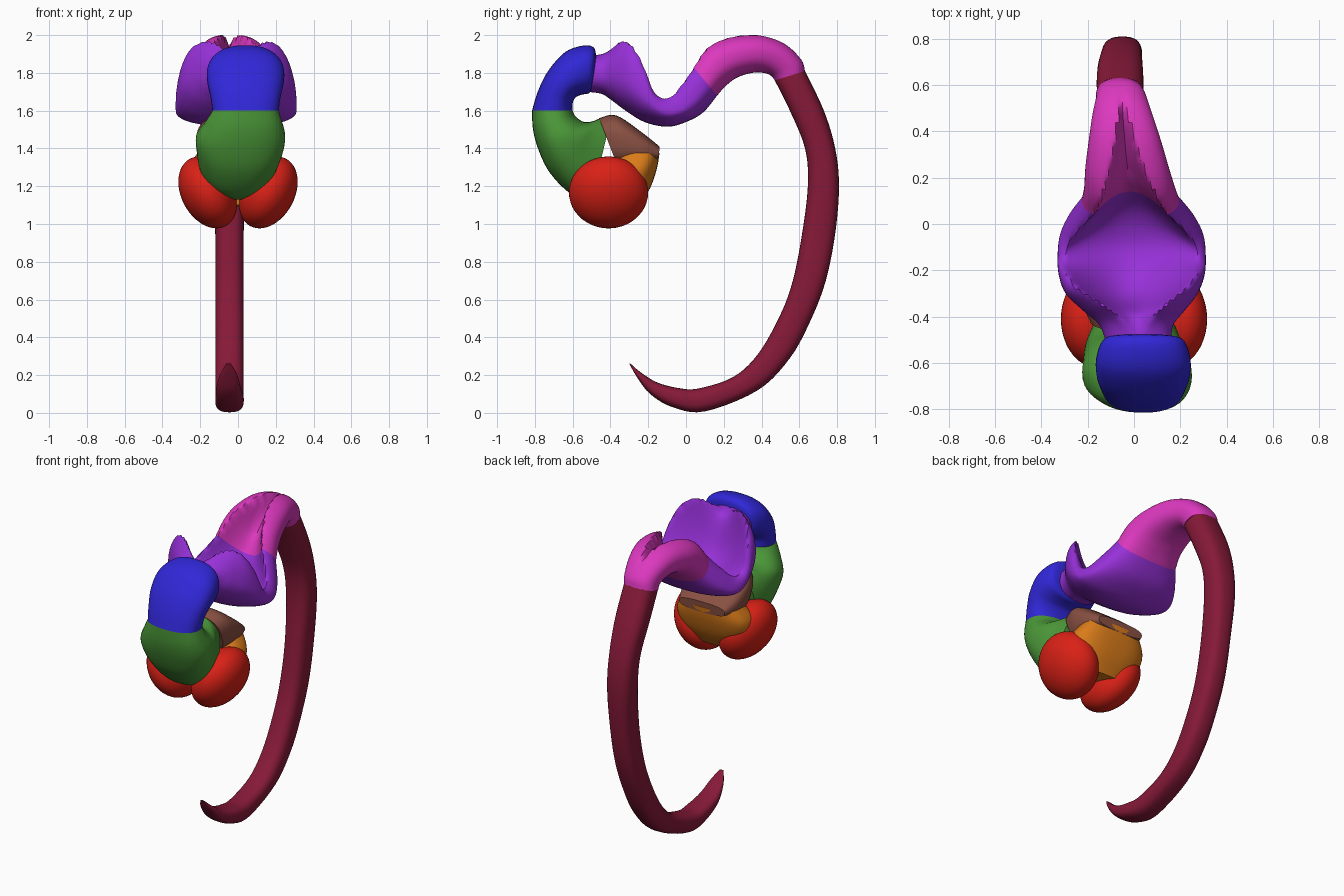
import bpy, bmesh, math
from mathutils import Vector, Matrix


def finish(bm, name, color):
    bmesh.ops.recalc_face_normals(bm, faces=bm.faces)
    me = bpy.data.meshes.new(name)
    bm.to_mesh(me)
    bm.free()
    ob = bpy.data.objects.new(name, me)
    bpy.context.collection.objects.link(ob)
    mat = bpy.data.materials.get("mat_%s" % (color,)) or bpy.data.materials.new("mat_%s" % (color,))
    mat.diffuse_color = (*color, 1)
    me.materials.append(mat)
    bpy.ops.object.select_all(action='DESELECT')
    ob.select_set(True)
    bpy.context.view_layer.objects.active = ob
    bpy.ops.object.shade_smooth_by_angle(angle=math.radians(50))
    return ob


def smooth_path(rows, steps):
    # Catmull-Rom through every column of the section table
    out = []
    for i in range(len(rows) - 1):
        p0, p1, p2 = rows[max(i - 1, 0)], rows[i], rows[i + 1]
        p3 = rows[min(i + 2, len(rows) - 1)]
        for s in range(steps):
            t = s / steps
            out.append([0.5 * (2 * b + (c - a) * t + (2 * a - 5 * b + 4 * c - d) * t * t
                               + (3 * b - a - 3 * c + d) * t ** 3)
                        for a, b, c, d in zip(p0, p1, p2, p3)])
    out.append(list(rows[-1]))
    return out


def loft(name, color, rows, n=48, power=0.85, steps=5):
    # Section: outer y, z, inner y, z, half width, x centre, groove width, groove depth
    rows = [tuple(r) + (0,) * (8 - len(r)) for r in rows]
    bm = bmesh.new()
    rings = []
    for y1, z1, y2, z2, w, cx, g, d in smooth_path(rows, steps):
        g = min(max(g, 0), 0.95)
        rim = (1 - g ** (2 / power)) ** (power / 2)
        ring = []
        for k in range(n):
            a = 2 * math.pi * k / n
            c, s = math.cos(a), math.sin(a)
            ex = math.copysign(abs(c) ** power, c)
            ez = math.copysign(abs(s) ** power, s)
            if ez > 0 and g > 0.01:
                if abs(ex) >= g:
                    ez /= rim
                else:
                    ez = 1 - 2 * max(d, 0) * (1 - (abs(ex) / g) ** 2)
            ring.append(bm.verts.new((cx + w * ex,
                                      (y1 + y2) / 2 + (y1 - y2) / 2 * ez,
                                      (z1 + z2) / 2 + (z1 - z2) / 2 * ez)))
        rings.append(ring)
    for r, q in zip(rings, rings[1:]):
        for k in range(n):
            bm.faces.new((r[k], r[(k + 1) % n], q[(k + 1) % n], q[k]))
    bm.faces.new(rings[0])
    bm.faces.new(rings[-1])
    return finish(bm, name, color)


# Long curved cord with a pointed tail
loft("spinal_cord", (0.24, 0.01, 0.04), [
    (0.63, 1.81, 0.47, 1.76, 0.10, -0.06), (0.73, 1.60, 0.55, 1.60, 0.10, -0.06),
    (0.79, 1.40, 0.63, 1.40, 0.09, -0.055), (0.81, 1.20, 0.645, 1.20, 0.085, -0.05),
    (0.79, 0.95, 0.61, 0.92, 0.075, -0.045), (0.74, 0.70, 0.56, 0.68, 0.075, -0.045),
    (0.66, 0.49, 0.49, 0.50, 0.075, -0.045), (0.55, 0.29, 0.38, 0.31, 0.075, -0.045),
    (0.38, 0.12, 0.25, 0.19, 0.075, -0.045), (0.10, 0.008, 0.07, 0.13, 0.075, -0.045),
    (-0.07, 0.03, -0.03, 0.13, 0.075, -0.045), (-0.19, 0.10, -0.15, 0.16, 0.065, -0.05),
    (-0.26, 0.19, -0.24, 0.215, 0.045, -0.05), (-0.30, 0.26, -0.295, 0.262, 0.012, -0.05)],
    n=28, power=0.75)

# Arched stem that opens into a wedge-shaped groove
loft("arched_stem", (0.72, 0.04, 0.52), [
    (0.63, 1.81, 0.47, 1.76, 0.105, -0.06), (0.61, 1.87, 0.45, 1.785, 0.11, -0.055),
    (0.52, 1.955, 0.41, 1.80, 0.13, -0.05, 0.04, 0.08),
    (0.38, 2.0, 0.35, 1.80, 0.155, -0.04, 0.22, 0.5),
    (0.22, 1.985, 0.27, 1.775, 0.18, -0.03, 0.42, 0.75),
    (0.11, 1.93, 0.21, 1.73, 0.195, -0.02, 0.6, 0.8),
    (0.04, 1.83, 0.165, 1.68, 0.21, -0.015, 0.75, 0.8)], n=64)

# Open basin with two raised wings, narrowing to a neck
loft("open_basin", (0.31, 0.03, 0.69), [
    (0.04, 1.83, 0.165, 1.68, 0.21, -0.015, 0.75, 0.8),
    (-0.03, 1.73, 0.09, 1.59, 0.27, -0.012, 0.85, 0.8),
    (-0.10, 1.665, 0.0, 1.54, 0.31, -0.01, 0.9, 0.8),
    (-0.17, 1.70, -0.10, 1.515, 0.32, -0.01, 0.9, 0.82),
    (-0.22, 1.83, -0.22, 1.54, 0.315, -0.01, 0.88, 0.85),
    (-0.28, 1.94, -0.32, 1.60, 0.285, -0.01, 0.8, 0.8),
    (-0.34, 1.97, -0.40, 1.66, 0.22, 0.0, 0.65, 0.5),
    (-0.42, 1.91, -0.45, 1.69, 0.16, 0.01, 0.35, 0.15),
    (-0.50, 1.89, -0.53, 1.70, 0.14, 0.02)], n=64)

# Bent midsection
loft("upper_bend", (0.03, 0.02, 0.68), [
    (-0.475, 1.86, -0.50, 1.72, 0.12, 0.03), (-0.485, 1.93, -0.505, 1.70, 0.165, 0.04),
    (-0.54, 1.945, -0.52, 1.69, 0.19, 0.04), (-0.64, 1.91, -0.55, 1.685, 0.205, 0.04),
    (-0.73, 1.81, -0.585, 1.67, 0.20, 0.04), (-0.785, 1.70, -0.60, 1.64, 0.185, 0.04),
    (-0.815, 1.60, -0.60, 1.60, 0.175, 0.04)])

# Front body below the bend
loft("front_body", (0.07, 0.31, 0.04), [
    (-0.815, 1.60, -0.60, 1.60, 0.175, 0.04), (-0.81, 1.50, -0.585, 1.57, 0.205, 0.03),
    (-0.78, 1.39, -0.54, 1.54, 0.235, 0.015), (-0.72, 1.27, -0.49, 1.545, 0.23, 0.01),
    (-0.61, 1.16, -0.45, 1.56, 0.21, 0.0), (-0.50, 1.13, -0.40, 1.55, 0.18, 0.0)])

# Rear wedge and the pad beneath it
loft("rear_wedge", (0.25, 0.08, 0.055), [
    (-0.46, 1.56, -0.36, 1.30, 0.18, -0.01), (-0.37, 1.575, -0.30, 1.30, 0.205, -0.015),
    (-0.24, 1.49, -0.22, 1.32, 0.20, -0.015), (-0.14, 1.41, -0.145, 1.34, 0.165, -0.015)],
    power=0.7)
loft("rear_pad", (0.70, 0.20, 0.01), [
    (-0.14, 1.375, -0.36, 1.375, 0.20, -0.015), (-0.155, 1.29, -0.42, 1.29, 0.25, -0.015),
    (-0.19, 1.19, -0.45, 1.20, 0.235, -0.01), (-0.25, 1.09, -0.45, 1.10, 0.15, 0.0)],
    power=0.75)

# Mirrored pair of lower lobes
for side, label in ((-1, "left"), (1, "right")):
    bm = bmesh.new()
    bmesh.ops.create_uvsphere(bm, u_segments=40, v_segments=24, radius=1)
    m = (Matrix.Translation((side * 0.16, -0.41, 1.167))
         @ Matrix.Rotation(side * math.radians(28), 4, 'Y')
         @ Matrix.Diagonal((0.14, 0.21, 0.202, 1)))
    bmesh.ops.transform(bm, matrix=m, verts=bm.verts)
    finish(bm, label + "_lobe", (0.70, 0.015, 0.008))
